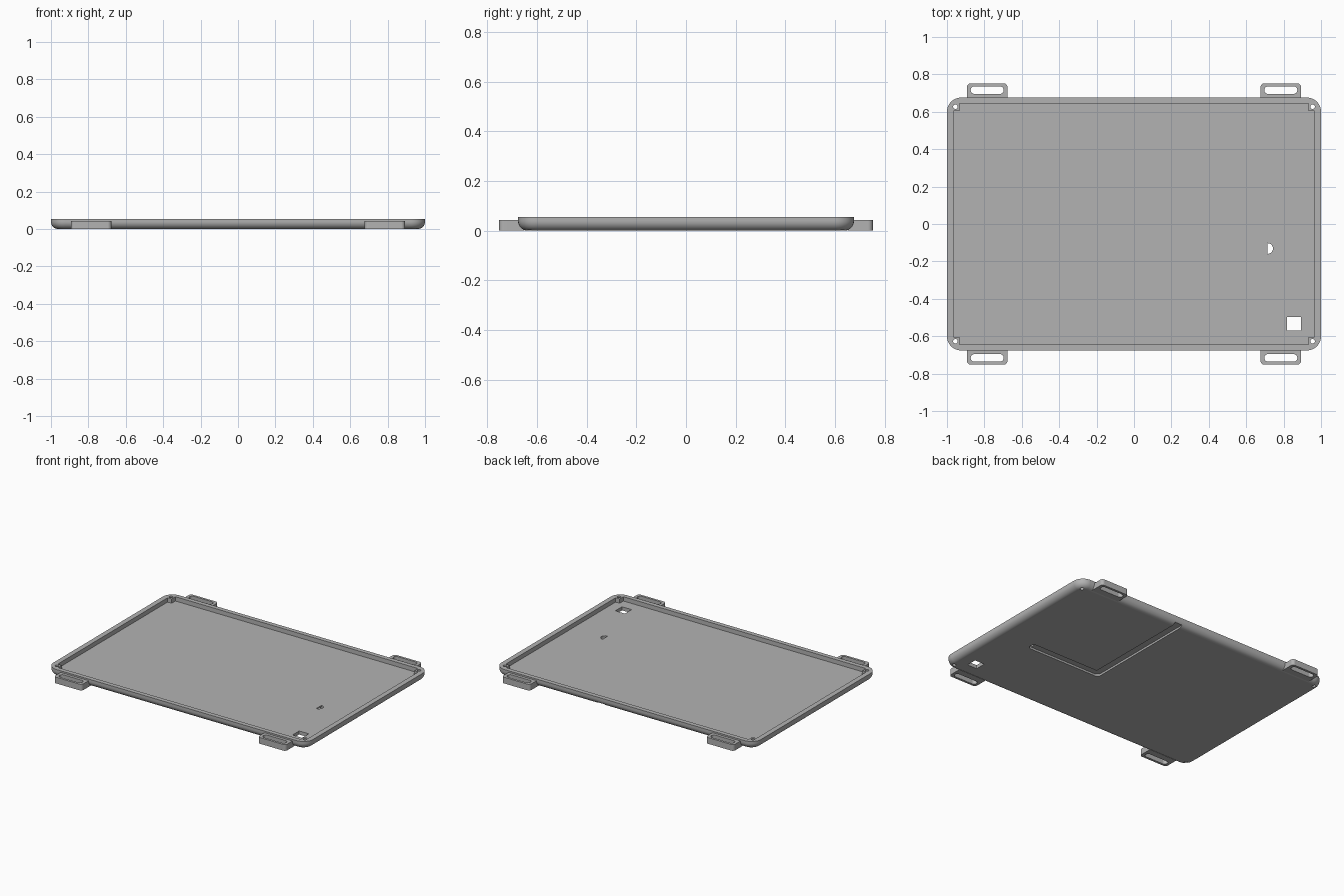
import bpy, bmesh
from math import sin, cos, pi, radians

cube = bpy.data.objects.get("Cube")
if cube:
    bpy.data.objects.remove(cube, do_unlink=True)

grey = bpy.data.materials.new("plain_grey")
grey.use_nodes = True
colour = (0.45, 0.45, 0.45, 1)
grey.diffuse_color = colour
grey.node_tree.nodes["Principled BSDF"].inputs["Base Color"].default_value = colour

HX, HY, TOP = 1.0, 0.676, 0.055      # tray half sizes and height
FLOOR, FILLET = 0.025, 0.04
GROOVE_W, GROOVE_Z = 0.0285, 0.014   # groove half width and depth


def rounded(cx, cy, hx, hy, r, n=8):
    """Outline of a rectangle with round corners."""
    pts = []
    for k, (sx, sy) in enumerate([(1, 1), (-1, 1), (-1, -1), (1, -1)]):
        for i in range(n + 1):
            a = (k + i / n) * pi / 2
            pts.append((cx + sx * (hx - r) + r * cos(a), cy + sy * (hy - r) + r * sin(a)))
    return pts


def rect(cx, cy, hx, hy):
    return [(cx + sx * hx, cy + sy * hy) for sx, sy in [(1, 1), (-1, 1), (-1, -1), (1, -1)]]


def loft(name, rings):
    """Solid from stacked (outline, height) rings with capped ends."""
    bm = bmesh.new()
    loops = [[bm.verts.new((x, y, z)) for x, y in pts] for pts, z in rings]
    n = len(loops[0])
    for a, b in zip(loops, loops[1:]):
        for i in range(n):
            j = (i + 1) % n
            bm.faces.new((a[i], a[j], b[j], b[i]))
    bm.faces.new(loops[0][::-1])
    bm.faces.new(loops[-1])
    bmesh.ops.remove_doubles(bm, verts=bm.verts, dist=1e-5)
    bmesh.ops.recalc_face_normals(bm, faces=bm.faces)
    mesh = bpy.data.meshes.new(name)
    bm.to_mesh(mesh)
    bm.free()
    obj = bpy.data.objects.new(name, mesh)
    bpy.context.collection.objects.link(obj)
    mesh.materials.append(grey)
    return obj


def select(obj):
    bpy.ops.object.select_all(action='DESELECT')
    obj.select_set(True)
    bpy.context.view_layer.objects.active = obj


def cut(obj, outline, z0, z1):
    """Remove a straight prism from obj."""
    cutter = loft("cutter", [(outline, z0), (outline, z1)])
    cutter.hide_render = True
    mod = obj.modifiers.new("cut", 'BOOLEAN')
    mod.operation, mod.solver, mod.object = 'DIFFERENCE', 'EXACT', cutter
    select(obj)
    bpy.ops.object.modifier_apply(modifier=mod.name)
    bpy.data.objects.remove(cutter, do_unlink=True)


def smooth(obj):
    select(obj)
    bpy.ops.object.shade_smooth_by_angle(angle=radians(30))
    obj.modifiers.new("even_normals", 'WEIGHTED_NORMAL').keep_sharp = True


# Tray body with a rounded lower edge
rings = []
for i in range(9):
    a = i / 8 * pi / 2
    inset = FILLET * (1 - sin(a))
    rings.append((rounded(0, 0, HX - inset, HY - inset, 0.075 - inset), FILLET * (1 - cos(a))))
rings.append((rounded(0, 0, HX, HY, 0.075), TOP))
tray = loft("tray", rings)

# Pocket that leaves a square boss in each corner
cut(tray, rect(0, 0, 0.965, 0.604), FLOOR, 0.2)
cut(tray, rect(0, 0, 0.934, 0.645), FLOOR, 0.2)

# Screw holes in the corner bosses
for sx in (-1, 1):
    for sy in (-1, 1):
        cut(tray, rounded(sx * 0.955, sy * 0.627, 0.012, 0.012, 0.012, 4), -0.1, 0.2)

# Square window in the floor
cut(tray, rect(0.855, -0.533, 0.037, 0.037), -0.1, 0.2)

# Angled cable groove underneath, running out at the back edge
cut(tray, rounded(0.453, -0.131, 0.29, GROOVE_W, GROOVE_W), -0.1, GROOVE_Z)
cut(tray, rounded(0.192, 0.32, GROOVE_W, 0.48, GROOVE_W), -0.1, GROOVE_Z)

# Half-round cable hole at the end of the groove
half_disc = [(0.7145 + GROOVE_W * cos(a), -0.131 + GROOVE_W * sin(a))
             for a in (pi * (i / 12 - 0.5) for i in range(13))]
cut(tray, half_disc, -0.1, 0.2)
smooth(tray)

# Slotted strap tabs
for sy, end in ((-1, "front"), (1, "back")):
    for sx, side in ((-1, "right"), (1, "left")):
        outline = [(x, sy * max(sy * y, 0.65))
                   for x, y in rounded(sx * 0.785, sy * 0.692, 0.108, 0.06, 0.02)]
        tab = loft(f"{end}_{side}_strap_tab", [(outline, 0.001), (outline, 0.044)])
        cut(tab, rounded(sx * 0.785, sy * 0.716, 0.088, 0.02, 0.019), -0.1, 0.2)
        smooth(tab)
